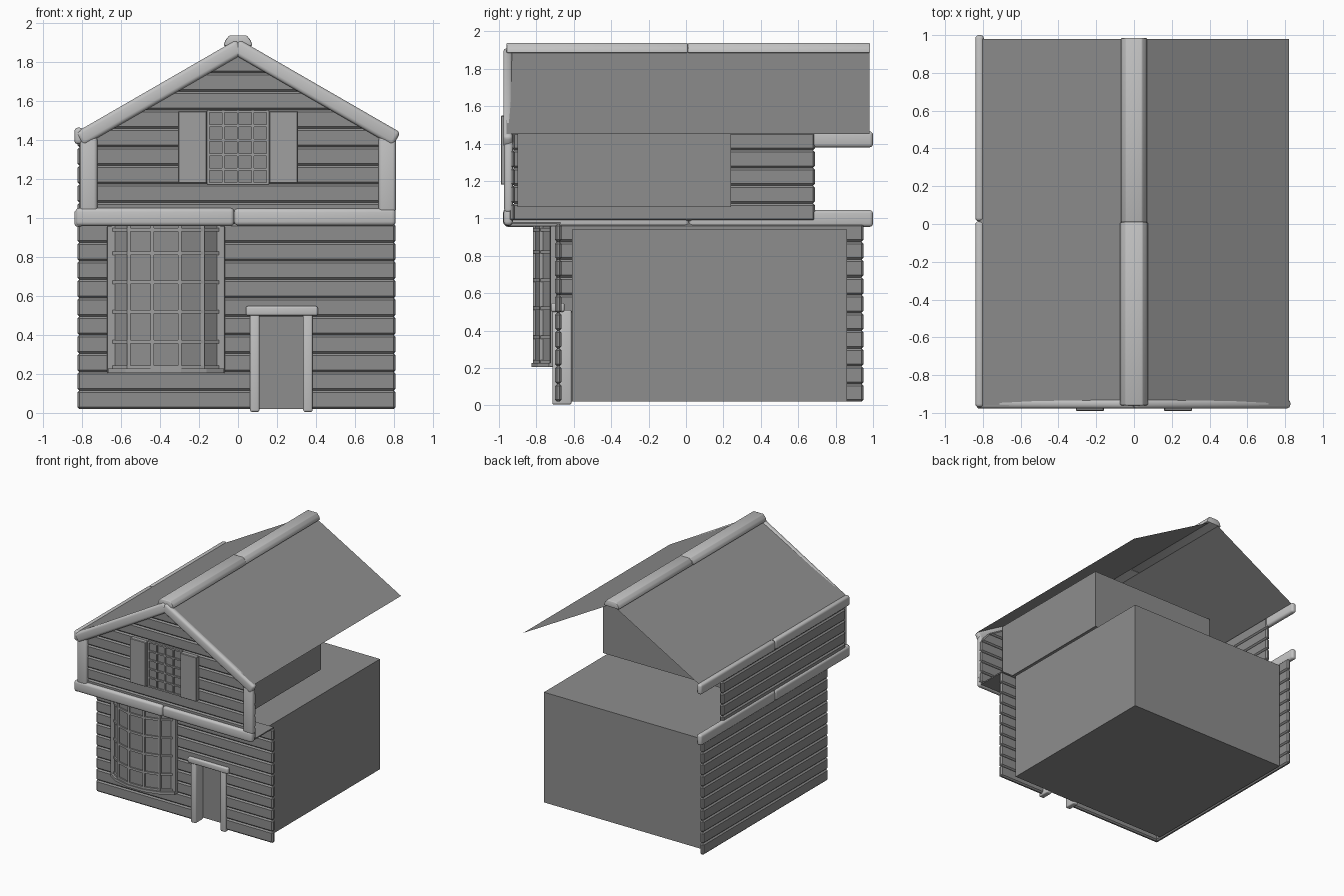
import bpy, bmesh
from math import radians
from mathutils import Matrix, Vector

cube = bpy.data.objects.get("Cube")
if cube:
    bpy.data.objects.remove(cube, do_unlink=True)


def material(name, v):
    m = bpy.data.materials.new(name)
    m.use_nodes = True
    m.diffuse_color = (v, v, v, 1)
    bsdf = m.node_tree.nodes["Principled BSDF"]
    bsdf.inputs["Base Color"].default_value = (v, v, v, 1)
    bsdf.inputs["Roughness"].default_value = 0.8
    return m


WALL = material("wall grey", 0.27)
PANEL = material("shutter grey", 0.35)
TRIM = material("trim light grey", 0.54)


def finish(name, bm, mat, bevel=0, segments=3):
    if bevel:
        bmesh.ops.bevel(bm, geom=bm.edges[:], offset=bevel, segments=segments,
                        profile=0.5, affect='EDGES')
    bmesh.ops.recalc_face_normals(bm, faces=bm.faces[:])
    mesh = bpy.data.meshes.new(name)
    bm.to_mesh(mesh)
    bm.free()
    mesh.materials.append(mat)
    ob = bpy.data.objects.new(name, mesh)
    bpy.context.collection.objects.link(ob)
    return ob


def add_box(bm, x, y, z):
    lo, hi = Vector((x[0], y[0], z[0])), Vector((x[1], y[1], z[1]))
    bmesh.ops.create_cube(bm, size=1, matrix=Matrix.Translation((lo + hi) / 2)
                          @ Matrix.Diagonal((hi - lo).to_4d()))


def add_bar(bm, p, q, depth, height):
    # box along p-q, for lengths that are not vertical
    p, q = Vector(p), Vector(q)
    rot = (q - p).to_track_quat('X', 'Z').to_matrix().to_4x4()
    size = Matrix.Diagonal(((q - p).length, depth, height, 1))
    bmesh.ops.create_cube(bm, size=1, matrix=Matrix.Translation((p + q) / 2) @ rot @ size)


def add_prism(bm, outline, y0, y1):
    # (x, z) outline pushed from y0 to y1
    face = bm.faces.new([bm.verts.new((x, y0, z)) for x, z in outline])
    ext = bmesh.ops.extrude_face_region(bm, geom=[face])
    verts = [v for v in ext["geom"] if isinstance(v, bmesh.types.BMVert)]
    bmesh.ops.translate(bm, vec=(0, y1 - y0, 0), verts=verts)


def box(name, x, y, z, mat, bevel=0, segments=3):
    bm = bmesh.new()
    add_box(bm, x, y, z)
    return finish(name, bm, mat, bevel, segments)


# Core volumes
box("ground_floor_core", (-.78, .71), (-.61, .86), (.02, .94), WALL)
box("upper_floor_core", (-.58, .6), (-.9, .24), (1.06, 1.56), WALL)
box("overhang_soffit", (-.81, .8), (-.94, -.67), (.97, .98), WALL)

# Ground floor clapboards, split around the doorway
STEP = .095
bm = bmesh.new()
for i in range(10):
    z = (.02 + i * STEP, .02 + (i + 1) * STEP)
    spans = [(-.82, .09), (.35, .81)] if i < 5 else [(-.82, .81)]
    for span in spans:
        add_box(bm, span, (-.7, -.665), z)
finish("front_lower_siding", bm, WALL, .011, 1)

bm = bmesh.new()
for i in range(10):
    add_box(bm, (-.825, -.79), (-.7, .95), (.02 + i * STEP, .02 + (i + 1) * STEP))
finish("side_lower_siding", bm, WALL, .011, 1)

# Upper floor clapboards, the front ones cut to the gable
def gable_x(z):
    return min(.81, max(.01, (1.89 - z) * 1.69))


bm = bmesh.new()
side = bmesh.new()
for i in range(9):
    z0, z1 = .985 + i * STEP, .985 + (i + 1) * STEP
    a, b = gable_x(z0), gable_x(z1)
    add_prism(bm, [(-a, z0), (a, z0), (b, z1), (-b, z1)], -.95, -.915)
    if z1 < 1.5:
        add_box(side, (-.825, -.79), (-.93, .69), (z0, z1))
finish("front_gable_siding", bm, WALL, .011, 1)
finish("side_upper_siding", side, WALL, .011, 1)

# Roof sheets
for label, s in (("left", 1), ("right", -1)):
    bm = bmesh.new()
    rim = [(0, -.96, 1.91), (s * .82, -.96, 1.45), (s * .82, .98, 1.45), (0, .98, 1.91)]
    bm.faces.new([bm.verts.new(p) for p in (rim if s > 0 else rim[::-1])])
    mesh = finish(label + "_roof", bm, WALL).data
    if mesh.polygons[0].normal.z < 0:
        mesh.flip_normals()

# Ridge cap in two lengths
for label, y0, y1, g in (("front", -.96, .01, 1), ("back", .01, .985, .95)):
    half = [(.075, 1.885), (.066, 1.912), (.045, 1.938)]
    outline = [(x * g, z) for x, z in half] + [(-x * g, z) for x, z in half[::-1]]
    bm = bmesh.new()
    add_prism(bm, outline, y0, y1)
    finish(label + "_ridge_cap", bm, TRIM, .006, 2)

# Bargeboards and gable corner posts
for label, s in (("left", 1), ("right", -1)):
    bm = bmesh.new()
    add_bar(bm, (s * -.012, -.952, 1.882), (s * .815, -.952, 1.405), .05, .08)
    finish(label + "_bargeboard", bm, TRIM, .02)
    box(label + "_corner_post", sorted((s * .722, s * .812)), (-.972, -.925),
        (1.03, 1.42), TRIM, .018)

# Floor beams and eave trim, each in two lengths
box("front_beam_right", (-.835, -.02), (-.978, -.925), (.96, 1.052), TRIM, .02)
box("front_beam_left", (-.02, .81), (-.975, -.925), (.962, 1.05), TRIM, .02)
for label, y in (("front", (-.97, .015)), ("back", (.015, 1))):
    box(label + "_side_beam", (-.84, -.795), y, (.955, 1.045), TRIM, .018)
    box(label + "_eave_trim", (-.84, -.795), y, (1.38, 1.465), TRIM, .018)

# Doorway
box("door", (.1, .34), (-.618, -.61), (.02, .5), WALL)
for label, x in (("right", (.062, .11)), ("left", (.335, .383))):
    box(label + "_door_post", x, (-.715, -.612), (.005, .51), TRIM, .01)
box("door_lintel", (.04, .41), (-.722, -.65), (.5, .548), TRIM, .01)

# Curved bay window
half = [(.27, -.715), (.19, -.772), (.07, -.808)]
bay = [(-.37 - x, y) for x, y in half] + [(-.37 + x, y) for x, y in half[::-1]]
bm = bmesh.new()
for (xa, ya), (xb, yb) in zip(bay, bay[1:]):
    quad = [(xa, ya, .22), (xb, yb, .22), (xb, yb, .96), (xa, ya, .96)]
    bm.faces.new([bm.verts.new(p) for p in quad])
bmesh.ops.remove_doubles(bm, verts=bm.verts[:], dist=.0001)
finish("bay_panes", bm, WALL)

bm = bmesh.new()
for p, q in zip(bay, bay[1:]):
    for z in (.235, .365, .52, .67, .82, .94):
        add_bar(bm, (*p, z), (*q, z), .022, .018)
for x, y in bay:
    add_box(bm, (x - .009, x + .009), (y - .011, y + .011), (.22, .96))
finish("bay_glazing_bars", bm, PANEL)

for label, x in (("right", (-.672, -.642)), ("left", (-.098, -.068))):
    box(label + "_bay_jamb", x, (-.725, -.69), (.205, .96), PANEL, .006, 2)

# Bay sill follows the panes, slightly wider
bm = bmesh.new()
rim = [(-.67, -.69)] + [(-.37 + (x + .37) * 1.1, y - .018) for x, y in bay] + [(-.07, -.69)]
face = bm.faces.new([bm.verts.new((x, y, .205)) for x, y in rim])
ext = bmesh.ops.extrude_face_region(bm, geom=[face])
bmesh.ops.translate(bm, vec=(0, 0, .022),
                    verts=[v for v in ext["geom"] if isinstance(v, bmesh.types.BMVert)])
finish("bay_sill", bm, PANEL)

# Gable window with shutters
box("gable_window_pane", (-.155, .155), (-.957, -.949), (1.175, 1.55), WALL)
bm = bmesh.new()
for i in range(5):
    x = -.152 + i * .076
    add_box(bm, (x - .006, x + .006), (-.967, -.95), (1.172, 1.555))
for i in range(6):
    z = 1.178 + i * .074
    add_box(bm, (-.158, .158), (-.967, -.95), (z - .006, z + .006))
finish("gable_window_bars", bm, PANEL)
for label, s in (("left", 1), ("right", -1)):
    box(label + "_shutter", sorted((s * .16, s * .308)), (-.99, -.95),
        (1.18, 1.55), PANEL, .004, 1)

# Soft shading on rounded trim only
bpy.ops.object.select_all(action='DESELECT')
for ob in bpy.context.collection.objects:
    if ob.type == 'MESH' and ob.data.materials and ob.data.materials[0] == TRIM:
        ob.select_set(True)
        bpy.context.view_layer.objects.active = ob
bpy.ops.object.shade_smooth_by_angle(angle=radians(40))
